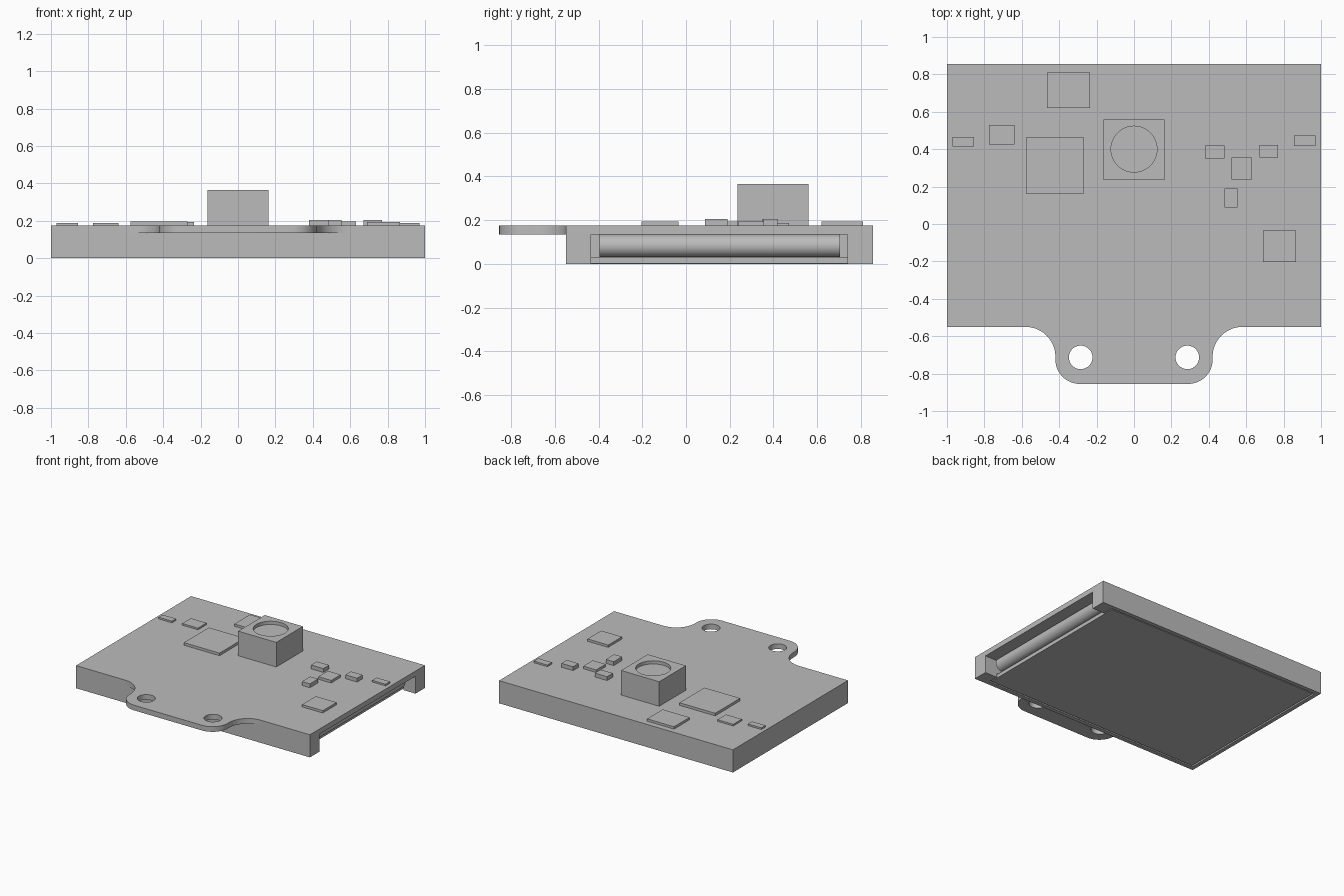
import bpy, bmesh
from math import pi, cos, sin

cube = bpy.data.objects.get("Cube")
if cube:
    bpy.data.objects.remove(cube, do_unlink=True)

grey = bpy.data.materials.new("plain grey")
grey.use_nodes = True
grey.diffuse_color = (0.5, 0.5, 0.5, 1)
grey.node_tree.nodes["Principled BSDF"].inputs["Base Color"].default_value = (0.5, 0.5, 0.5, 1)


def prism(name, points, offset):
    """Extrude a closed 3D outline along an offset vector."""
    bm = bmesh.new()
    face = bm.faces.new([bm.verts.new(p) for p in points])
    new = bmesh.ops.extrude_face_region(bm, geom=[face])["geom"]
    verts = [v for v in new if isinstance(v, bmesh.types.BMVert)]
    bmesh.ops.translate(bm, vec=offset, verts=verts)
    bmesh.ops.recalc_face_normals(bm, faces=bm.faces)
    mesh = bpy.data.meshes.new(name)
    bm.to_mesh(mesh)
    bm.free()
    mesh.materials.append(grey)
    obj = bpy.data.objects.new(name, mesh)
    bpy.context.collection.objects.link(obj)
    return obj


def box(name, x0, x1, y0, y1, z0, z1):
    return prism(name, [(x0, y0, z0), (x1, y0, z0), (x1, y1, z0), (x0, y1, z0)], (0, 0, z1 - z0))


def arc(cx, cy, r, start, end, n=12):
    return [(cx + r * cos(start + (end - start) * i / n),
             cy + r * sin(start + (end - start) * i / n)) for i in range(n + 1)]


def disc(name, x, y, r, z0, z1):
    ring = arc(x, y, r, 0, 2 * pi, 48)[:-1]
    return prism(name, [(a, b, z0) for a, b in ring], (0, 0, z1 - z0))


def cut(obj, cutter):
    """Subtract the cutter, apply, and remove it."""
    cutter.hide_render = True
    mod = obj.modifiers.new("cut", "BOOLEAN")
    mod.operation = "DIFFERENCE"
    mod.solver = "EXACT"
    mod.object = cutter
    bpy.context.view_layer.objects.active = obj
    bpy.ops.object.modifier_apply(modifier=mod.name)
    bpy.data.objects.remove(cutter, do_unlink=True)


def smooth(obj):
    bpy.ops.object.select_all(action="DESELECT")
    obj.select_set(True)
    bpy.context.view_layer.objects.active = obj
    bpy.ops.object.shade_smooth_by_angle(angle=0.6)


TOP, TAB_BOTTOM, FRONT = 0.175, 0.135, -0.55

# Housing: side notch plus a shallow recess underneath
housing = box("housing", -1, 1, FRONT, 0.855, 0, TOP)
cut(housing, box("notch_cutter", 0.83, 1.1, -0.435, 0.74, -0.1, TAB_BOTTOM))
cut(housing, box("recess_cutter", -0.968, 0.895, -0.517, 0.823, -0.1, 0.03))

# Flat panel in the recess and its rounded fold at the side
box("bottom_panel", -0.958, 0.885, -0.507, 0.813, 0.002, 0.0295)
fold = arc(0.885, 0.0825, 0.052, -pi / 2, pi / 2, 20)
fold = [(0.84, 0.0305)] + fold + [(0.84, 0.1345)]
smooth(prism("panel_fold", [(x, -0.395, z) for x, z in fold], (0, 1.1, 0)))

# Mounting tab with flared root, round corners and two holes
half = arc(0.58, FRONT - 0.16, 0.16, pi / 2, pi) + arc(0.29, -0.725, 0.13, 0, -pi / 2)
outline = half + [(-x, y) for x, y in reversed(half)]
tab = prism("mounting_tab", [(x, y, TAB_BOTTOM) for x, y in outline], (0, 0, TOP - TAB_BOTTOM))
for side in (-1, 1):
    cut(tab, disc("hole_cutter", side * 0.285, -0.713, 0.063, 0, 0.3))
smooth(tab)

# Camera block with a round lens recess
camera = box("camera_block", -0.163, 0.163, 0.235, 0.56, TOP, 0.365)
cut(camera, disc("lens_cutter", 0, 0.4, 0.123, 0.34, 0.5))
smooth(camera)

# Surface chips: x range, y range, top
chips = [
    (-0.97, -0.855, 0.415, 0.465, 0.188),
    (-0.775, -0.64, 0.425, 0.53, 0.188),
    (-0.575, -0.27, 0.16, 0.465, 0.195),
    (-0.465, -0.235, 0.62, 0.81, 0.193),
    (0.38, 0.485, 0.35, 0.42, 0.205),
    (0.52, 0.63, 0.238, 0.355, 0.195),
    (0.485, 0.553, 0.088, 0.19, 0.205),
    (0.67, 0.77, 0.355, 0.422, 0.205),
    (0.855, 0.97, 0.417, 0.472, 0.188),
    (0.69, 0.867, -0.203, -0.035, 0.193),
]
for i, (x0, x1, y0, y1, z) in enumerate(chips, 1):
    box(f"chip_{i}", x0, x1, y0, y1, TOP, z)
